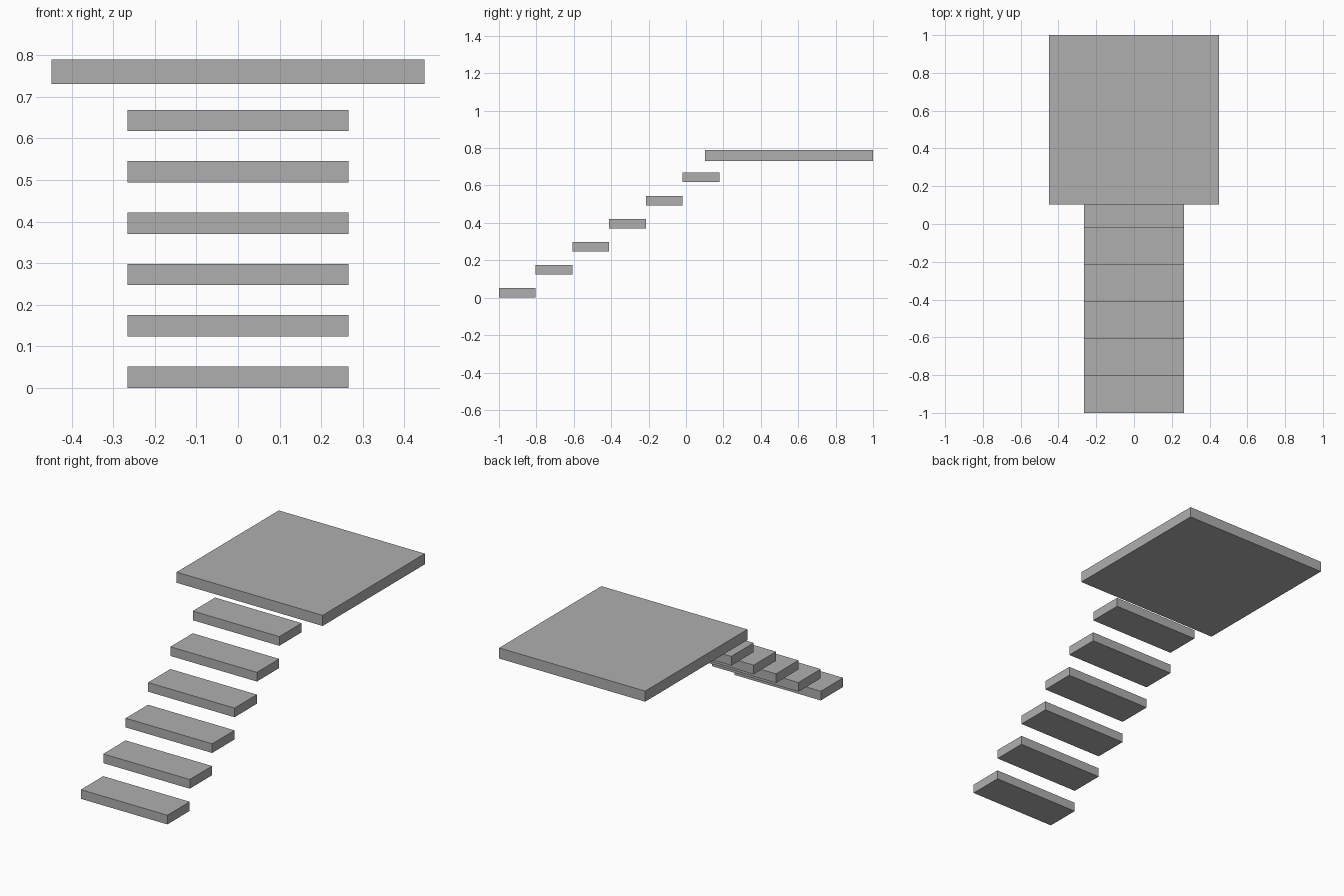
import bpy

# Remove the default cube
cube = bpy.data.objects.get("Cube")
if cube:
    bpy.data.objects.remove(cube, do_unlink=True)

# Single plain grey
grey = bpy.data.materials.new("concrete_grey")
grey.use_nodes = True
colour = (0.43, 0.43, 0.43, 1.0)
grey.diffuse_color = colour
grey.node_tree.nodes["Principled BSDF"].inputs["Base Color"].default_value = colour


def slab(name, width, y_front, y_back, z_bottom, z_top):
    """Box centred on x, spanning the given y and z ranges."""
    bpy.ops.mesh.primitive_cube_add(size=1)
    obj = bpy.context.object
    obj.name = obj.data.name = name
    obj.location = (0, (y_front + y_back) / 2, (z_bottom + z_top) / 2)
    obj.scale = (width, y_back - y_front, z_top - z_bottom)
    bpy.ops.object.transform_apply(location=False, rotation=False, scale=True)
    obj.data.materials.append(grey)
    return obj


# Floating treads climbing towards the back
TREADS = 6
RUN, RISE = 0.1965, 0.1235
DEPTH, THICKNESS, WIDTH = 0.196, 0.051, 0.532
for i in range(TREADS):
    y = -1 + i * RUN
    z = i * RISE
    slab(f"tread_{i + 1}", WIDTH, y, y + DEPTH, z, z + THICKNESS)

# Upper landing overhanging the last tread
slab("landing", 0.898, 0.102, 1.0, 0.731, 0.79)
